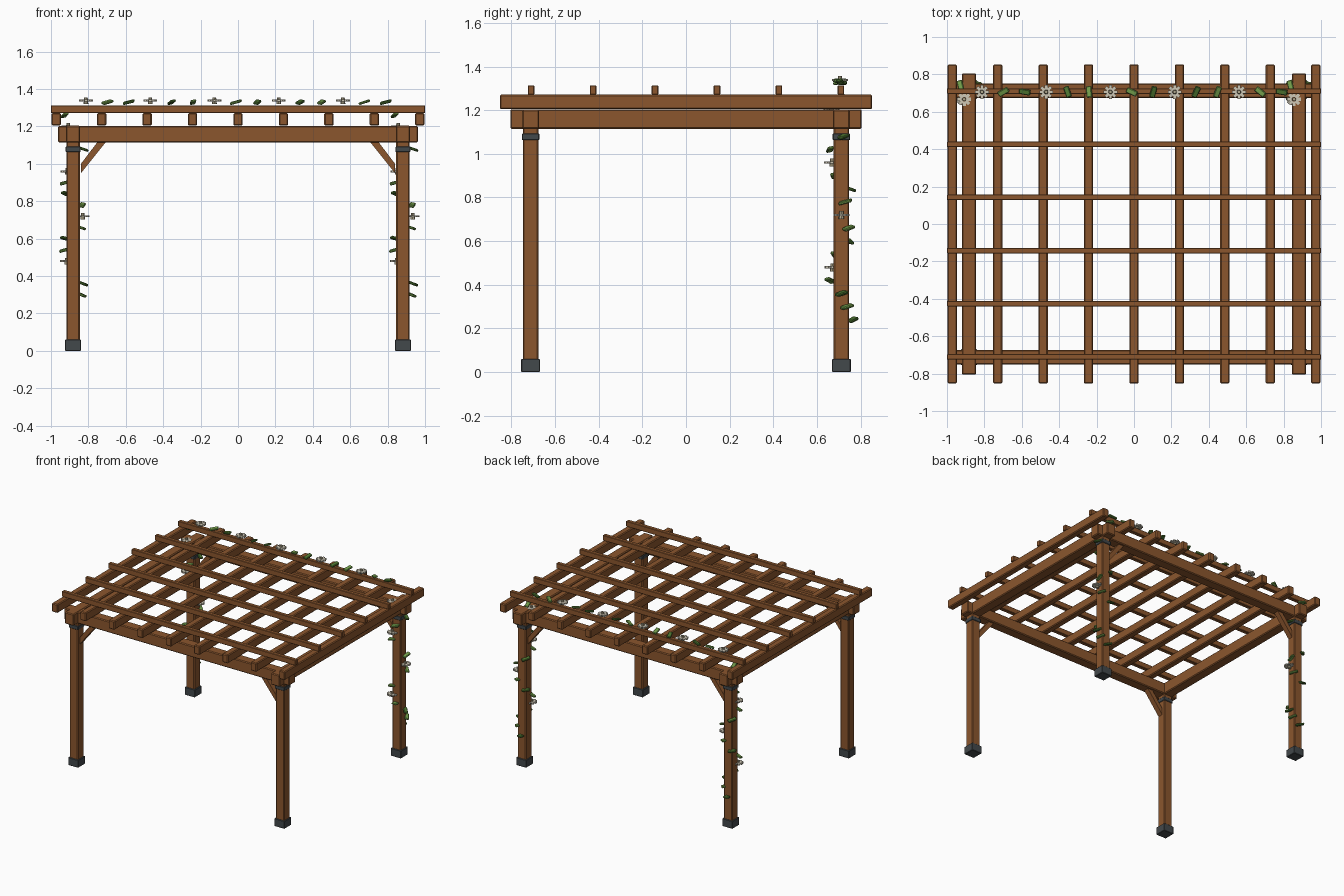
import bpy
from math import radians, cos, sin, pi, atan2, hypot
from mathutils import Matrix, Vector
import bmesh

cube = bpy.data.objects.get("Cube")
if cube:
    bpy.data.objects.remove(cube, do_unlink=True)


def material(name, rgb):
    m = bpy.data.materials.new(name)
    m.use_nodes = True
    m.diffuse_color = (*rgb, 1)
    bsdf = m.node_tree.nodes["Principled BSDF"]
    bsdf.inputs["Base Color"].default_value = (*rgb, 1)
    bsdf.inputs["Roughness"].default_value = 0.8
    return m


WOOD = material("brown wood", (0.26, 0.094, 0.027))
METAL = material("dark metal", (0.055, 0.065, 0.07))
LIGHT = material("light leaf green", (0.17, 0.34, 0.07))
DARK = material("dark leaf green", (0.075, 0.18, 0.03))
CREAM = material("cream petal", (0.62, 0.58, 0.47))
CORE = material("flower centre", (0.45, 0.40, 0.27))


def finish(name, bm, mats, location=(0, 0, 0), rotation=(0, 0, 0), bevel=0):
    mesh = bpy.data.meshes.new(name)
    bm.to_mesh(mesh)
    bm.free()
    for m in mats:
        mesh.materials.append(m)
    ob = bpy.data.objects.new(name, mesh)
    ob.location = location
    ob.rotation_euler = rotation
    bpy.context.collection.objects.link(ob)
    if bevel:
        mod = ob.modifiers.new("soft edges", "BEVEL")
        mod.width = bevel
        mod.segments = 1
    return ob


def box(name, size, location, mat, rotation=(0, 0, 0), bevel=0.006):
    bm = bmesh.new()
    bmesh.ops.create_cube(bm, size=1)
    bmesh.ops.scale(bm, vec=size, verts=bm.verts)
    return finish(name, bm, [mat], location, rotation, bevel)


def flower(name, location):
    # ring of flat petals around an upright centre
    bm = bmesh.new()
    for k in range(8):
        turn = Matrix.Rotation(k * pi / 4, 4, "Z")
        place = turn @ Matrix.Translation((0.024, 0, 0))
        bmesh.ops.create_cube(bm, size=1, matrix=place @ Matrix.Diagonal((0.026, 0.017, 0.01, 1)))
    petals = len(bm.faces)
    bmesh.ops.create_cone(bm, cap_ends=True, segments=8, radius1=0.013,
                          radius2=0.009, depth=0.036)
    bm.faces.ensure_lookup_table()
    for f in bm.faces[petals:]:
        f.material_index = 1
    finish(name, bm, [CREAM, CORE], location)


def leaf(name, location, heading, tilt, index):
    mat = LIGHT if index % 2 else DARK
    box(name, (0.062, 0.03, 0.014), location, mat,
        (radians(12), radians(tilt), radians(heading)), 0.004)


PX, PY = 0.882, 0.712

# posts with metal feet, collars and knee braces
for sx, side in ((1, "left"), (-1, "right")):
    for sy, end in ((-1, "front"), (1, "back")):
        tag = f"{end}_{side}"
        x, y = sx * PX, sy * PY
        box(f"{tag}_post", (0.072, 0.072, 1.17), (x, y, 0.605), WOOD)
        box(f"{tag}_foot", (0.086, 0.086, 0.06), (x, y, 0.03), METAL, bevel=0.003)
        box(f"{tag}_collar", (0.08, 0.08, 0.03), (x, y, 1.078), METAL, bevel=0.003)

        # brace profile in the XZ plane, extruded along Y
        bm = bmesh.new()
        profile = [(0.84, 0.95), (0.84, 1.0), (0.745, 1.125), (0.7, 1.125)]
        face = bm.faces.new([bm.verts.new((sx * a, y - 0.02, b)) for a, b in profile])
        out = bmesh.ops.extrude_face_region(bm, geom=[face])
        moved = [v for v in out["geom"] if isinstance(v, bmesh.types.BMVert)]
        bmesh.ops.translate(bm, vec=(0, 0.04, 0), verts=moved)
        bmesh.ops.recalc_face_normals(bm, faces=bm.faces)
        finish(f"{tag}_brace", bm, [WOOD])

# main beams
for s, end, side in ((-1, "front", "right"), (1, "back", "left")):
    box(f"{end}_beam", (1.925, 0.078, 0.088), (0, s * PY, 1.158), WOOD)
    box(f"{side}_beam", (0.076, 1.61, 0.09), (s * PX, 0, 1.159), WOOD)

# rafters running front to back
for i in range(9):
    box(f"rafter_{i + 1}", (0.05, 1.706, 0.067), ((i - 4) * 0.243, 0, 1.238), WOOD)

# slats running across
for i in range(6):
    box(f"slat_{i + 1}", (2.0, 0.03, 0.042), (0, -0.71 + i * 0.284, 1.292), WOOD, bevel=0.003)

# vine along the back slat: a flower, then two leaves
headings = iter([30, -10, -72, -85, -25, 75, 65, 70, -40, -10])
for i in range(15):
    x = -0.813 + i * 0.1145
    if i % 3 == 0:
        flower(f"top_flower_{i + 1}", (x, 0.706, 1.338))
    else:
        leaf(f"top_leaf_{i + 1}", (x, 0.706, 1.33), next(headings), -14, i)

# vines winding up the back posts
winding = [90, 30, 0, -90, -130, -145, 135, 40, 0, 20, 135, -140, -125, -90, 10, 90, -120, 150]
for sx, side in ((1, "left"), (-1, "right")):
    for i, degrees in enumerate(winding):
        a = radians(degrees)
        spot = (sx * PX + 0.052 * cos(a), PY + 0.052 * sin(a), 0.24 + 0.06 * i)
        if i and i % 4 == 0:
            flower(f"{side}_post_flower_{i}", spot)
        else:
            leaf(f"{side}_post_leaf_{i}", spot, degrees + 60 + 37 * (i % 3), -15, i)
